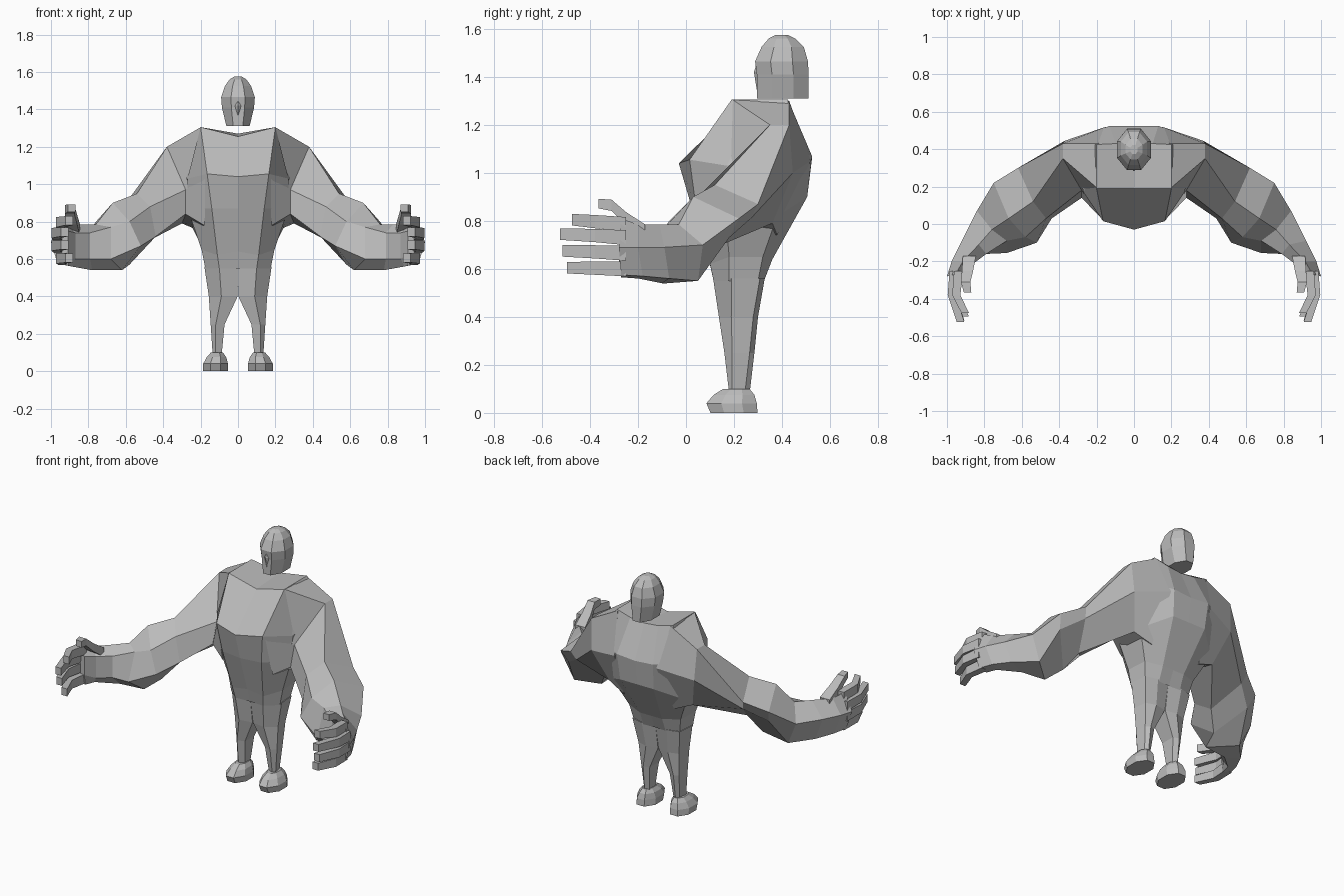
import bpy, bmesh, math

grey = bpy.data.materials.new("stone grey")
grey.diffuse_color = (0.5, 0.5, 0.5, 1)


def loft(name, rings, closed=True, caps=(True, True), mirror=True):
    """Skin a series of rings; open rings start and end on the mirror plane."""
    bm = bmesh.new()
    vs = [[bm.verts.new(p) for p in r] for r in rings]
    n = len(rings[0])
    for a, b in zip(vs, vs[1:]):
        for i in range(n if closed else n - 1):
            j = (i + 1) % n
            bm.faces.new((a[i], a[j], b[j], b[i]))
    if caps[0]:
        bm.faces.new(vs[0])
    if caps[1]:
        bm.faces.new(vs[-1])
    bmesh.ops.recalc_face_normals(bm, faces=bm.faces)
    me = bpy.data.meshes.new(name)
    bm.to_mesh(me)
    bm.free()
    me.materials.append(grey)
    ob = bpy.data.objects.new(name, me)
    bpy.context.collection.objects.link(ob)
    if mirror:
        m = ob.modifiers.new("mirror", 'MIRROR')
        m.use_mirror_merge = True
        m.merge_threshold = 0.001
    return ob


def oval(cx, cy, z, rx, ry, n=8):
    return [(cx + rx * math.cos(math.tau * (i + .5) / n) / math.cos(math.pi / n),
             cy + ry * math.sin(math.tau * (i + .5) / n) / math.cos(math.pi / n), z)
            for i in range(n)]


def finger(name, pts, w0, w1, h0, h1):
    """Tapered square bar through the given points, pointing forward."""
    rings = []
    for k, (x, y, z) in enumerate(pts):
        t = k / (len(pts) - 1)
        w, h = w0 + (w1 - w0) * t, h0 + (h1 - h0) * t
        rings.append([(x - w, y, z - h), (x + w, y, z - h), (x + w, y, z + h), (x - w, y, z + h)])
    loft(name, rings)


# Torso: half rings from front centre to back centre
loft("torso", [
    [(0, .19, 1.255), (.2, .19, 1.305), (.2, .3, 1.305), (.2, .425, 1.305), (.1, .43, 1.28), (0, .43, 1.27)],
    [(0, -.03, 1.04), (.165, .015, 1.055), (.27, .17, 1.03), (.33, .43, 1.1), (.13, .525, 1.07), (0, .525, 1.06)],
    [(0, .02, .87), (.14, .04, .87), (.27, .16, .87), (.27, .38, .82), (.12, .505, .9), (0, .505, .9)],
    [(0, .095, .64), (.11, .1, .62), (.195, .18, .65), (.185, .32, .65), (.08, .36, .64), (0, .36, .64)],
    [(0, .12, .55), (.1, .115, .55), (.175, .18, .55), (.165, .3, .55), (.08, .325, .55), (0, .32, .55)],
], closed=False, caps=(True, False))

# Legs: hexagonal sections narrowing to the ankle
legs = []
for z, xi, xo, yf, yb in [(.56, .0, .18, .113, .328), (.4, .002, .156, .137, .30),
                          (.25, .072, .146, .16, .285), (.08, .088, .135, .18, .265)]:
    xm, ym = (xi + xo) / 2, (yf + yb) / 2
    legs.append([(xi, yf + .015, z), (xm + .01, yf, z), (xo, ym - .03, z),
                 (xo - .01, yb - .02, z), (xm, yb, z), (xi, yb - .015, z)])
loft("leg", legs)

# Feet
loft("foot", [oval(.12, .2, 0, .066, .098), oval(.12, .19, .04, .066, .105),
              oval(.115, .2, .075, .052, .085), oval(.113, .21, .1, .032, .055)])

# Arm: shoulder, elbow, forearm, wrist and palm sections
loft("arm", [
    [(.19, .43, 1.3), (.2, .195, 1.304), (.165, .02, 1.05), (.18, .1, .78), (.18, .38, .74), (.15, .52, 1.05)],
    [(.38, .43, 1.2), (.38, .35, 1.2), (.28, .18, .97), (.28, .14, .84), (.3, .36, .79), (.37, .445, 1.0)],
    [(.62, .3, .87), (.54, .12, .95), (.47, .03, .88), (.44, .03, .72), (.51, .1, .68), (.6, .27, .81)],
    [(.75, .22, .81), (.67, .03, .9), (.58, -.07, .8), (.52, -.1, .67), (.58, .04, .57), (.72, .18, .73)],
    [(.84, .07, .7), (.76, -.03, .785), (.68, -.09, .77), (.68, -.155, .6), (.62, -.08, .54), (.77, .05, .55)],
])
loft("forearm", [
    [(.84, .07, .7), (.76, -.03, .785), (.68, -.09, .77), (.68, -.155, .6), (.62, -.08, .54), (.77, .05, .55)],
    [(.92, -.09, .69), (.83, -.11, .785), (.79, -.16, .74), (.79, -.16, .6), (.78, -.1, .54), (.88, -.07, .56)],
    [(.975, -.2, .69), (.915, -.2, .785), (.87, -.22, .74), (.87, -.22, .6), (.89, -.2, .56), (.94, -.18, .57)],
    [(1.0, -.28, .69), (.955, -.27, .81), (.91, -.28, .75), (.91, -.28, .63), (.91, -.27, .565), (.965, -.27, .575)],
], caps=(False, True))

# Fingers and thumb
for k, (x, z, tip, dz) in enumerate([(.938, .785, -.475, .02), (.962, .73, -.525, .015),
                                     (.962, .665, -.515, .01), (.938, .6, -.495, .005)]):
    finger(f"finger_{k + 1}", [(x, -.25, z), (x + .012, -.38, z + dz * .6), (x - .035, tip, z + dz)],
           .024, .02, .031, .024)
finger("thumb", [(.88, -.17, .755), (.89, -.25, .81), (.9, -.31, .865), (.89, -.365, .872)],
       .035, .02, .03, .02)

# Head: helmet-like shell with a flat bottom
loft("head", [oval(0, .403, z, rx, ry) if not d else oval(0, .403 + d, z, rx, ry) for z, rx, ry, d in [
    (1.31, .062, .108, 0), (1.41, .086, .108, 0), (1.465, .09, .11, -.005),
    (1.525, .07, .088, 0), (1.56, .045, .055, -.003), (1.575, .02, .025, -.005)]], mirror=False)

# Nose ridge: diamond on the face
loft("nose", [[(0, .3, 1.475), (.001, .3, 1.475), (0, .301, 1.475)],
              [(0, .283, 1.42), (.025, .3, 1.42), (0, .31, 1.42)],
              [(0, .295, 1.345), (.001, .3, 1.345), (0, .301, 1.345)]])
